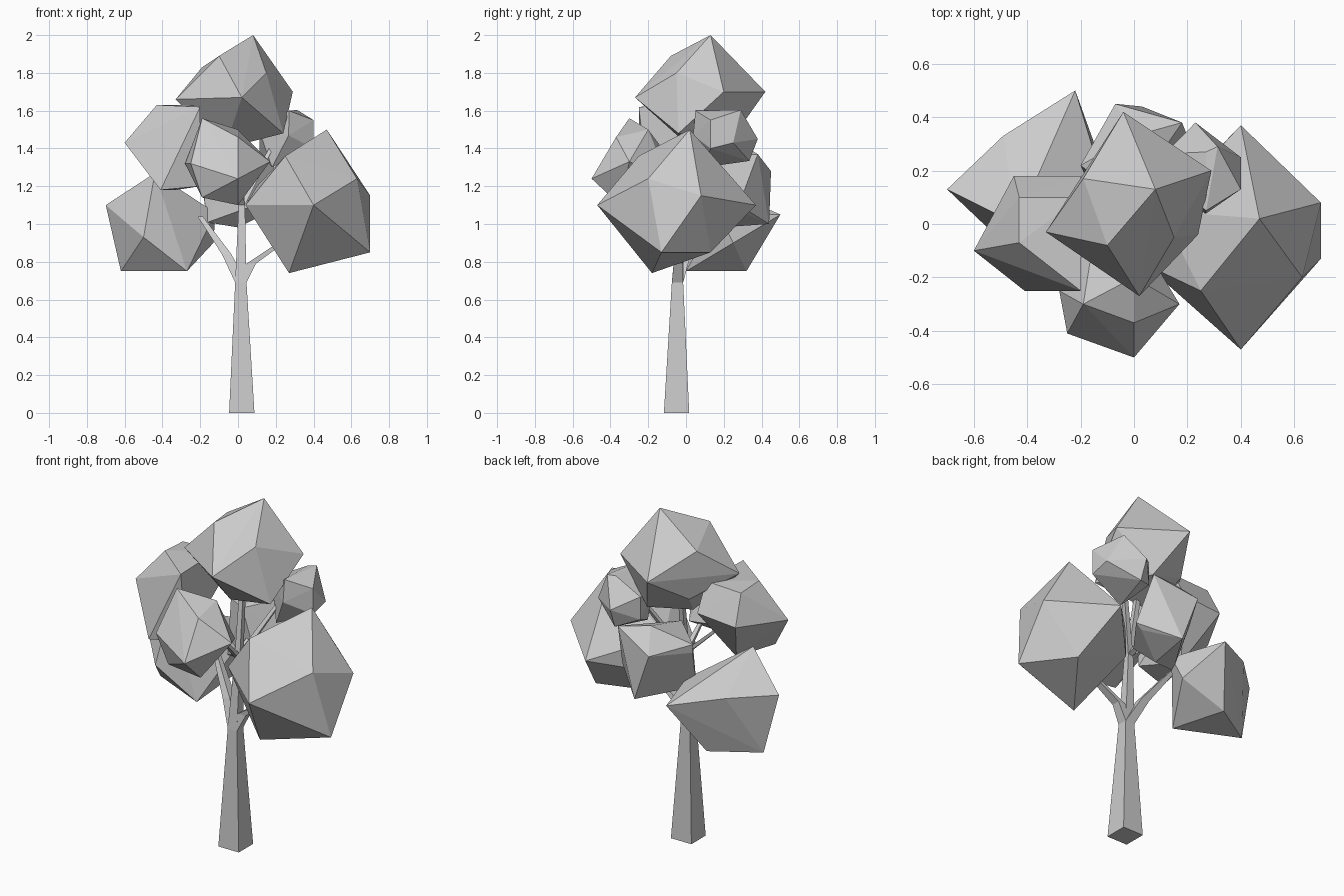
import bpy
import bmesh
from mathutils import Vector

if "Cube" in bpy.data.objects:
    bpy.data.objects.remove(bpy.data.objects["Cube"], do_unlink=True)

COLOR = (0.6, 0.6, 0.6, 1)
grey = bpy.data.materials.new("plain_grey")
grey.use_nodes = True
grey.diffuse_color = COLOR
for node in grey.node_tree.nodes:
    if node.type == "BSDF_PRINCIPLED":
        node.inputs["Base Color"].default_value = COLOR


def add_object(name, bm):
    """Turn a bmesh into a flat shaded object with the shared material."""
    bmesh.ops.recalc_face_normals(bm, faces=bm.faces)
    mesh = bpy.data.meshes.new(name)
    bm.to_mesh(mesh)
    bm.free()
    mesh.materials.append(grey)
    obj = bpy.data.objects.new(name, mesh)
    bpy.context.scene.collection.objects.link(obj)
    return obj


def foliage(name, corners, centre=None):
    """Faceted leaf clump: hull of its corners, optionally mirrored through a centre."""
    points = [Vector(p) for p in corners]
    if centre:
        middle = Vector(centre)
        points += [middle + (middle - p) * 0.9 for p in points]
    bm = bmesh.new()
    for p in points:
        bm.verts.new(p)
    result = bmesh.ops.convex_hull(bm, input=bm.verts)
    unused = [g for g in result["geom_interior"] if isinstance(g, bmesh.types.BMVert)]
    bmesh.ops.delete(bm, geom=unused, context="VERTS")
    return add_object(name, bm)


def limb(name, *stations):
    """Square tapered limb through (x, y, z, half width) stations."""
    bm = bmesh.new()
    rings = []
    for x, y, z, half in stations:
        square = [(-half, -half), (half, -half), (half, half), (-half, half)]
        rings.append([bm.verts.new((x + dx, y + dy, z)) for dx, dy in square])
    for low, high in zip(rings, rings[1:]):
        for i in range(len(low)):
            j = (i + 1) % len(low)
            bm.faces.new((low[i], low[j], high[j], high[i]))
    bm.faces.new(rings[0][::-1])
    bm.faces.new(rings[-1])
    return add_object(name, bm)


# Trunk and the limbs that fork from it
ROOT = (0.02, -0.05, 0, 0.067)
FORK = (0.015, -0.045, 0.69, 0.03)
STEM = (0.02, -0.02, 1.1, 0.017)
limb("trunk", ROOT, FORK)
limb("left_limb", FORK, (0.07, -0.04, 0.79, 0.025), (0.27, -0.06, 0.93, 0.016))
limb("right_limb", FORK, (-0.06, 0, 0.84, 0.025), (-0.2, 0.08, 1.04, 0.014))
limb("middle_limb", FORK, STEM, (0, 0.05, 1.55, 0.012))

# Thin branches that carry the upper clumps
tips = {
    "upper_left_branch": (0.2, 0.15, 1.45),
    "upper_right_branch": (-0.25, 0, 1.35),
    "front_branch": (0, -0.15, 1.25),
    "back_branch": (0, 0.15, 1.2),
}
for name, tip in tips.items():
    limb(name, STEM, (*tip, 0.01))

# Crown clump
foliage("crown_foliage", [
    (0.08, 0.13, 2), (-0.1, -0.08, 1.89), (-0.19, 0.17, 1.83),
    (-0.33, -0.03, 1.66), (0.02, -0.27, 1.67), (0.15, -0.05, 1.8),
    (0.29, 0.2, 1.7), (-0.04, 0.42, 1.7), (0.24, -0.04, 1.48),
    (-0.07, 0.03, 1.4), (0.08, 0.25, 1.46), (-0.16, 0.2, 1.55),
])

# Large clump on the left side
foliage("left_foliage", [
    (0.47, 0.02, 1.5), (0.4, -0.47, 1.1), (0.25, -0.25, 1.36),
    (0.7, 0.08, 1.15), (0.7, -0.13, 0.85), (0.63, -0.2, 1.24),
    (0.27, -0.18, 0.74), (0.4, 0.37, 1.1), (0.5, 0.13, 0.85),
    (0.04, -0.15, 1.1), (0.1, 0.05, 1.2), (0.14, 0.1, 1),
])

# Low clump on the right side
foliage("lower_right_foliage", [
    (-0.7, 0.13, 1.1), (-0.62, 0.16, 0.75), (-0.27, 0, 0.75),
    (-0.36, 0.32, 0.75), (-0.5, -0.06, 0.93), (-0.22, 0.5, 1.05),
    (-0.12, 0.17, 1.06), (-0.44, 0, 1.27), (-0.49, 0.33, 1.1),
    (-0.13, 0.25, 0.9),
])

# Raised clump on the right side
foliage("upper_right_foliage", [
    (-0.6, -0.1, 1.43), (-0.43, -0.07, 1.63), (-0.2, -0.25, 1.62),
    (-0.41, -0.25, 1.18), (-0.43, 0.1, 1.62), (-0.2, 0.1, 1.63),
    (-0.45, 0.18, 1.45), (-0.2, 0.18, 1.47), (-0.33, 0, 1.18),
    (-0.2, -0.2, 1.2),
])

# Clump at the front
foliage("front_foliage", [
    (0, -0.5, 1.24), (-0.25, -0.41, 1.32), (-0.19, -0.3, 1.56),
    (0, -0.37, 1.46), (0.17, -0.3, 1.33), (0, -0.2, 1.5),
    (-0.28, -0.25, 1.32), (-0.19, -0.38, 1.14), (0, -0.35, 1.1),
    (-0.15, -0.05, 1.3), (0.05, -0.1, 1.25),
])

# Clump at the back
foliage("back_foliage", [
    (-0.07, 0.45, 1.28), (0.18, 0.38, 1.37), (0.03, 0.44, 1),
    (0, 0.33, 1.4), (0.22, 0.28, 1.1), (-0.2, 0.22, 1.3),
], centre=(0, 0.25, 1.18))

# Small raised clump at the back left
foliage("small_left_foliage", [
    (0.4, 0.13, 1.55), (0.27, 0.05, 1.6), (0.27, 0.27, 1.6),
    (0.23, 0.38, 1.45), (0.4, 0.25, 1.43), (0.4, 0.13, 1.4),
    (0.18, 0.1, 1.3),
], centre=(0.25, 0.2, 1.46))
